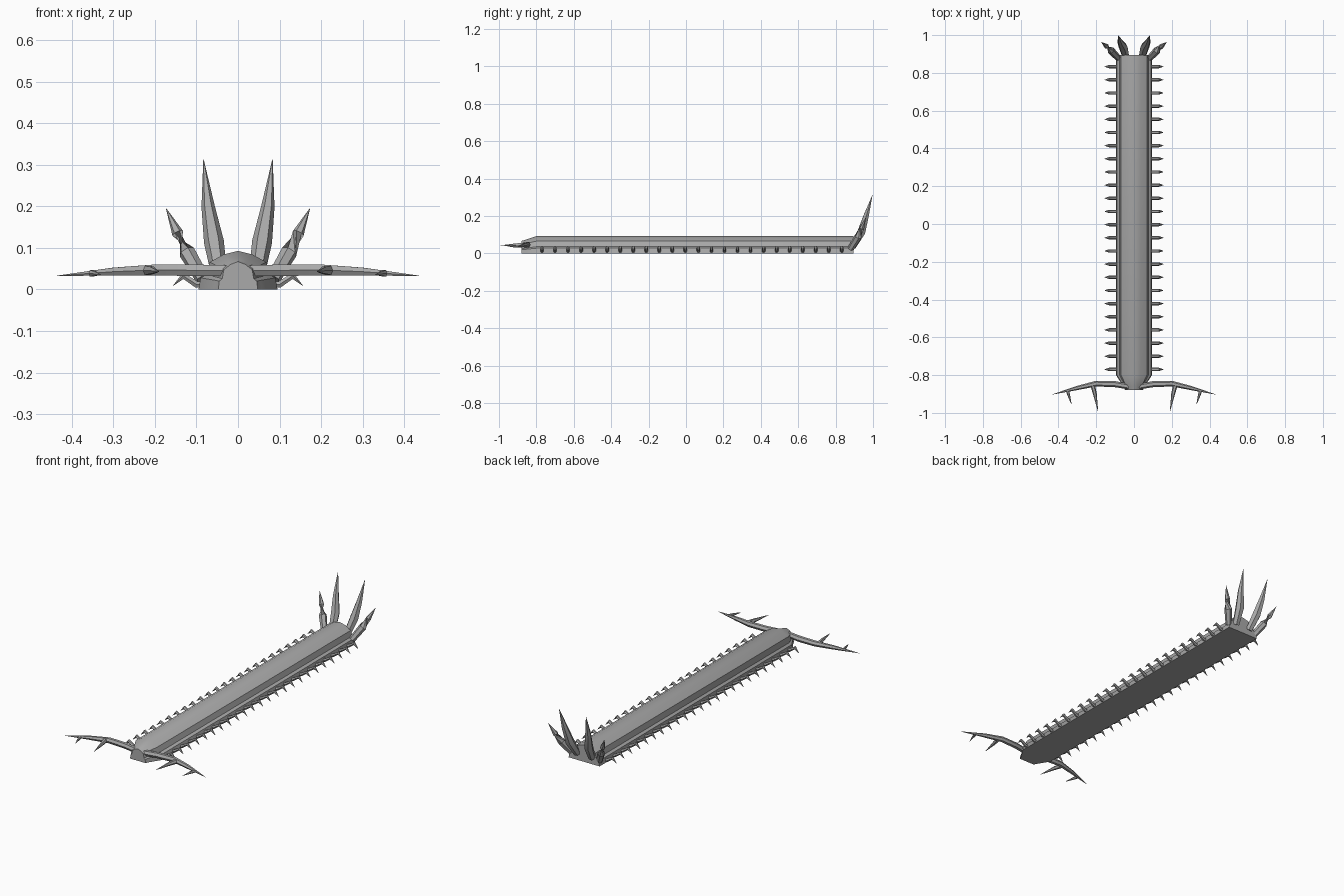
import bpy, bmesh, math
from mathutils import Vector

cube = bpy.data.objects.get("Cube")
if cube:
    bpy.data.objects.remove(cube)

grey = bpy.data.materials.new("shell grey")
grey.use_nodes = True
grey.diffuse_color = (0.4, 0.4, 0.4, 1)
grey.node_tree.nodes["Principled BSDF"].inputs["Base Color"].default_value = (0.4, 0.4, 0.4, 1)


def finish(name, bm, angle=40):
    bmesh.ops.recalc_face_normals(bm, faces=bm.faces)
    mesh = bpy.data.meshes.new(name)
    bm.to_mesh(mesh)
    bm.free()
    mesh.materials.append(grey)
    obj = bpy.data.objects.new(name, mesh)
    bpy.context.collection.objects.link(obj)
    bpy.ops.object.select_all(action='DESELECT')
    obj.select_set(True)
    bpy.context.view_layer.objects.active = obj
    bpy.ops.object.shade_smooth_by_angle(angle=math.radians(angle))
    return obj


def loft(bm, rings):
    loops = [[bm.verts.new(p) for p in ring] for ring in rings]
    n = len(loops[0])
    for a, b in zip(loops, loops[1:]):
        for i in range(n):
            j = (i + 1) % n
            bm.faces.new((a[i], a[j], b[j], b[i]))
    bm.faces.new(loops[0])
    bm.faces.new(loops[-1])


def spike(bm, path, radii, mirror, sides=6, flat=1.0):
    """Tapered tube along a path; the last radius is the sharp tip."""
    pts = [Vector((p[0] * mirror, p[1], p[2])) for p in path]
    rings = []
    for k, p in enumerate(pts):
        d = (pts[min(k + 1, len(pts) - 1)] - pts[max(k - 1, 0)]).normalized()
        up = Vector((0, 0, 1)) if abs(d.z) < 0.8 else Vector((0, 1, 0))
        u = d.cross(up).normalized()
        v = u.cross(d)
        turn = [math.tau * i / sides for i in range(sides)]
        rings.append([p + radii[k] * (u * math.cos(t) + v * math.sin(t) * flat) for t in turn])
    loft(bm, rings)


# Long body with a ridged back, side ledges and a tapered head
def section(y, w, h):
    half = [(0.095, 0), (0.09, 0.028), (0.076, 0.036), (0.068, 0.066), (0.035, 0.084)]
    ring = half + [(0, 0.093)] + [(-x, z) for x, z in reversed(half)]
    return [(x * w, y, z * h) for x, z in ring]


bm = bmesh.new()
loft(bm, [section(-0.88, 0.5, 0.72), section(-0.86, 0.6, 0.78),
          section(-0.8, 1, 1), section(0.895, 1, 1)])
finish("body", bm, 35)

for side, m in (("left", 1), ("right", -1)):
    # Row of short bent legs
    bm = bmesh.new()
    for i in range(24):
        y = -0.77 + i * 0.0697
        spike(bm, [(0.07, y, 0.012), (0.1, y, 0.012), (0.132, y, 0.033), (0.157, y, 0.008)],
              [0.009, 0.009, 0.009, 0.0003], m)
    finish(side + "_legs", bm)

    # Branching front pincer
    bm = bmesh.new()
    spike(bm, [(0.02, -0.862, 0.045), (0.1, -0.848, 0.046), (0.2, -0.845, 0.047),
               (0.3, -0.868, 0.043), (0.435, -0.903, 0.033)],
          [0.015, 0.016, 0.015, 0.011, 0.0005], m)
    spike(bm, [(0.22, -0.848, 0.046), (0.207, -0.9, 0.046), (0.19, -0.995, 0.043)],
          [0.013, 0.01, 0.0005], m)
    spike(bm, [(0.352, -0.882, 0.039), (0.343, -0.915, 0.038), (0.33, -0.957, 0.035)],
          [0.009, 0.006, 0.0005], m)
    finish(side + "_pincer", bm)

    # Upright tail spikes
    bm = bmesh.new()
    spike(bm, [(0.045, 0.89, 0.035), (0.058, 0.938, 0.115), (0.072, 0.963, 0.2), (0.083, 0.997, 0.313)],
          [0.019, 0.024, 0.016, 0.0005], m)
    finish(side + "_inner_tail_spike", bm)
    bm = bmesh.new()
    spike(bm, [(0.085, 0.88, 0.025), (0.123, 0.92, 0.09), (0.145, 0.94, 0.135), (0.173, 0.963, 0.195)],
          [0.017, 0.02, 0.014, 0.0005], m)
    finish(side + "_outer_tail_spike", bm)
